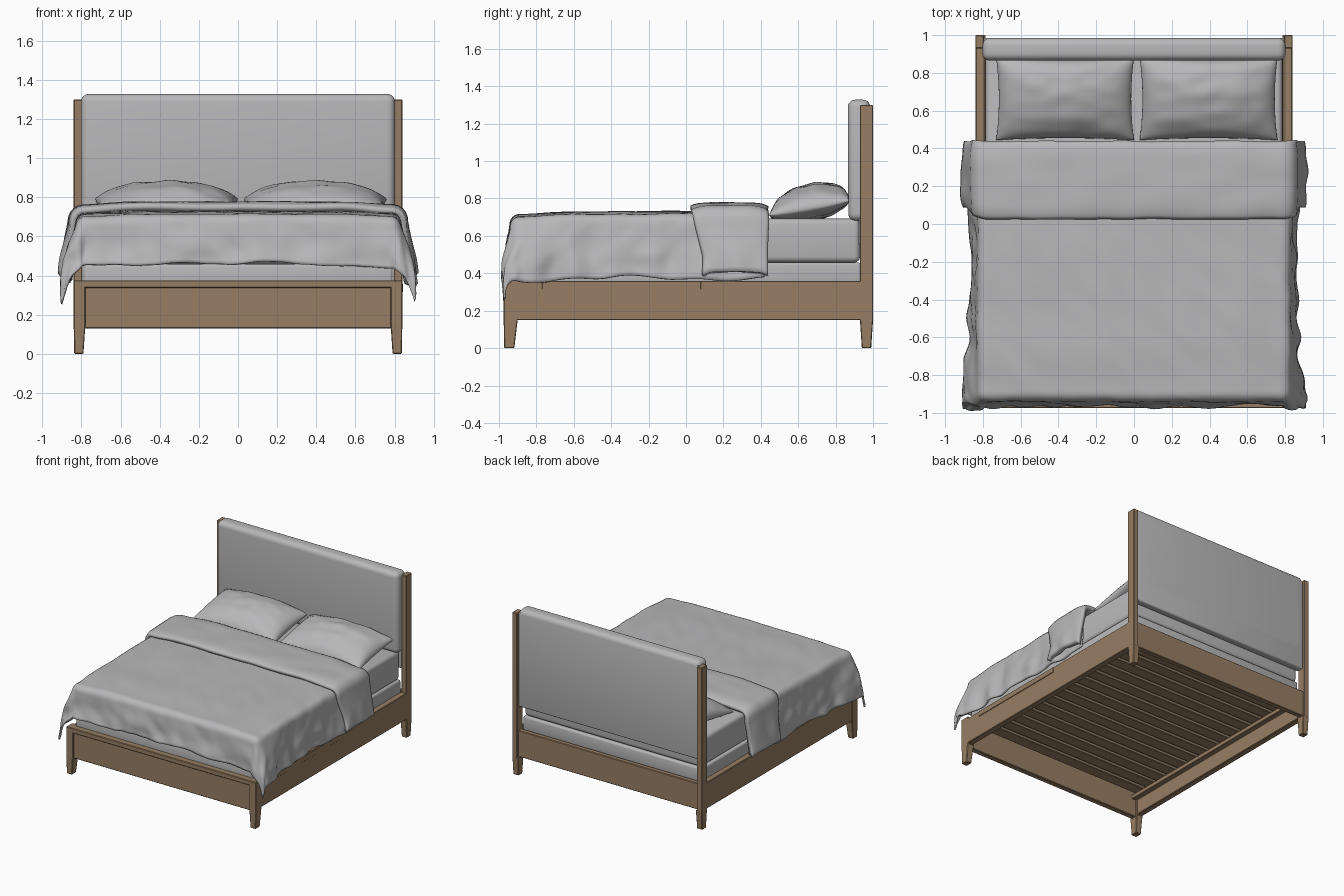
import bpy, bmesh, math
from mathutils import Vector, noise

cube = bpy.data.objects.get("Cube")
if cube:
    bpy.data.objects.remove(cube, do_unlink=True)


def material(name, rgb):
    m = bpy.data.materials.new(name)
    m.use_nodes = True
    m.diffuse_color = (*rgb, 1)
    bsdf = m.node_tree.nodes["Principled BSDF"]
    bsdf.inputs["Base Color"].default_value = (*rgb, 1)
    bsdf.inputs["Roughness"].default_value = 0.8
    return m


WOOD = material("oak wood", (0.31, 0.21, 0.125))
CLOTH = material("grey cloth", (0.48, 0.48, 0.49))


def finish(name, bm, mat, smooth=False):
    mesh = bpy.data.meshes.new(name)
    bm.to_mesh(mesh)
    bm.free()
    mesh.materials.append(mat)
    ob = bpy.data.objects.new(name, mesh)
    bpy.context.collection.objects.link(ob)
    if smooth:
        bpy.ops.object.select_all(action="DESELECT")
        ob.select_set(True)
        bpy.context.view_layer.objects.active = ob
        bpy.ops.object.shade_smooth_by_angle(angle=math.radians(50))
    return ob


def box(name, xs, ys, zs, mat=WOOD, bevel=0.004, segments=1, foot=None):
    """Box from ranges; foot gives replacement x and y ranges for the bottom face."""
    bm = bmesh.new()
    bmesh.ops.create_cube(bm, size=1)
    for v in bm.verts:
        fx, fy = foot if foot and v.co.z < 0 else (xs, ys)
        v.co = (fx[v.co.x > 0], fy[v.co.y > 0], zs[v.co.z > 0])
    bmesh.ops.bevel(bm, geom=bm.edges[:], offset=bevel, segments=segments,
                    profile=0.5, affect="EDGES")
    return finish(name, bm, mat, segments > 1)


def sheet(bm, func, nu, nv):
    """Grid surface of func(u, v), with u and v running from -1 to 1."""
    rows = [[bm.verts.new(func(2 * i / nu - 1, 2 * j / nv - 1)) for j in range(nv + 1)]
            for i in range(nu + 1)]
    for i in range(nu):
        for j in range(nv):
            bm.faces.new((rows[i][j], rows[i + 1][j], rows[i + 1][j + 1], rows[i][j + 1]))


def thicken(ob, amount):
    mod = ob.modifiers.new("thickness", "SOLIDIFY")
    mod.thickness = amount
    mod.offset = -1


def ramp(x, lo, hi):
    t = min(1, max(0, (x - lo) / (hi - lo)))
    return t * t * (3 - 2 * t)


def hang(d, r, flare):
    """Outward offset and drop of cloth that runs a length d past an edge."""
    arc = r * math.pi / 2
    if d < arc:
        return r * math.sin(d / r), r * (1 - math.cos(d / r))
    return r + flare * (d - arc), r + d - arc


# Wooden frame: legs, posts and side rails on both sides
for side, label in ((1, "left"), (-1, "right")):
    def sx(a, b):
        return (a, b) if side > 0 else (-b, -a)
    box(label + "_front_foot", sx(0.78, 0.84), (-0.975, -0.9), (0, 0.15),
        foot=(sx(0.79, 0.837), (-0.972, -0.918)))
    box(label + "_front_leg", sx(0.78, 0.84), (-0.975, -0.9), (0.14, 0.36))
    box(label + "_back_foot", sx(0.785, 0.84), (0.93, 1.0), (0, 0.15),
        foot=(sx(0.79, 0.837), (0.94, 0.99)))
    box(label + "_headboard_post", sx(0.795, 0.84), (0.93, 1.0), (0.14, 1.3))
    box(label + "_side_rail", sx(0.79, 0.839), (-0.92, 0.95), (0.15, 0.36))
    box(label + "_slat_ledge", sx(0.75, 0.795), (-0.92, 0.94), (0.27, 0.305))

# Cross rails
box("front_rail", (-0.79, 0.79), (-0.96, -0.915), (0.13, 0.345))
box("front_cap_rail", (-0.84, 0.84), (-0.975, -0.9), (0.337, 0.375))
box("back_rail", (-0.8, 0.8), (0.945, 0.985), (0.15, 0.36))
box("side_rail_plate", (0.835, 0.844), (-0.77, 0.08), (0.315, 0.357), bevel=0.002)

# Slats under the mattress
count = 15
for i in range(count):
    y = -0.84 + i * 1.7 / (count - 1)
    box("slat_%d" % (i + 1), (-0.785, 0.785), (y - 0.047, y + 0.047), (0.305, 0.33))

# Upholstered headboard
box("headboard_back", (-0.797, 0.797), (0.925, 0.985), (0.55, 1.3), CLOTH, 0.012, 3)
box("headboard_pad", (-0.803, 0.803), (0.865, 0.985), (0.68, 1.328), CLOTH, 0.04, 5,
    foot=((-0.803, 0.803), (0.868, 0.985)))

# Mattress and base
box("mattress_base", (-0.79, 0.79), (-0.925, 0.935), (0.335, 0.458), CLOTH, 0.015, 3)
box("mattress", (-0.785, 0.785), (-0.885, 0.93), (0.458, 0.692), CLOTH, 0.03, 4)


# Duvet draped over the sides and foot
def duvet_point(u, v):
    edge_x, edge_y = 0.78, -0.89
    s = u * (edge_x + 0.37)
    t = edge_y - 0.28 + (v + 1) / 2 * (0.42 - edge_y + 0.28)
    dx, dy = max(0, abs(s) - edge_x), max(0, edge_y - t)
    d = math.hypot(dx, dy)
    sign = math.copysign(1, s)
    x, y = sign * min(abs(s), edge_x), max(t, edge_y)
    z = 0.73 + 0.005 * t - 0.012 * ramp(abs(s), 0.55, 0.8) - 0.012 * ramp(-t, 0.6, 0.9)
    z += 0.007 * noise.noise(Vector((s * 3 + t * 2, t * 2 - s, 1)))
    z += 0.004 * noise.noise(Vector((s * 9 + t * 5, t * 5, 4)))
    if d > 0:
        h, drop = hang(d, 0.05, 0.13)
        loose = min(1, d / 0.25)
        h += 0.022 * loose * noise.noise(Vector((s * 4, t * 7, 2)))
        h += 0.012 * loose * noise.noise(Vector((s * 11 + t * 4, t * 9, 7)))
        drop += 0.025 * loose * noise.noise(Vector((s * 3, t * 4, 9)))
        x += sign * h * dx / d
        y -= h * dy / d
        # Gathered corners swing outward
        corner = ramp(-t, 0.62, 0.82) * ramp(dx, 0.05, 0.25)
        x += sign * 0.04 * corner
        y -= 0.025 * ramp(dx, 0.0, 0.12) * min(1, dy / 0.1)
        z -= drop
    return x, max(y, -0.998), z


bm = bmesh.new()
sheet(bm, duvet_point, 110, 100)
thicken(finish("duvet", bm, CLOTH, True), 0.014)


# Turned-back top of the duvet
def fold_point(u, v):
    edge_x = 0.79
    s = u * (edge_x + 0.4)
    d = max(0, abs(s) - edge_x)
    h, drop = hang(d, 0.08, 0.17)
    loose = min(1, d / 0.3)
    wave = noise.noise(Vector((s * 4, v * 1.5, 5)))
    h += loose * (0.02 * wave - 0.02 * v ** 4)
    y_front = 0.025 + 0.06 * loose + 0.008 * noise.noise(Vector((s * 5, 0, 3)))
    y_back = 0.44 + 0.008 * noise.noise(Vector((s * 5, 2, 8)))
    y = y_front + (v + 1) / 2 * (y_back - y_front)
    z = 0.778 - 0.022 * v ** 6 - 0.015 * ramp(abs(s), 0.5, 0.8) + 0.006 * wave
    return math.copysign(min(abs(s), edge_x) + h, s), y, z - drop


bm = bmesh.new()
sheet(bm, fold_point, 90, 24)
thicken(finish("duvet_fold", bm, CLOTH, True), 0.035)


# Two pillows leaning toward the headboard
def pillow(name, cx, seed):
    bm = bmesh.new()
    for up in (1, -1):
        def point(u, v):
            # Denser spacing near the seams
            u, v = math.sin(u * math.pi / 2), math.sin(v * math.pi / 2)
            puff = max(0, (1 - u * u) * (1 - v * v)) ** 0.45
            x = cx + 0.365 * u * (1 - 0.04 * (1 - v * v))
            y = 0.662 + 0.218 * v * (1 - 0.05 * (1 - u * u))
            z = 0.75 + 0.04 * v + puff * (0.128 if up > 0 else -0.07)
            z += 0.012 * puff * noise.noise(Vector((u * 3, v * 3, seed)))
            return x, y, max(z, 0.685)
        sheet(bm, point, 36, 28)
    bmesh.ops.remove_doubles(bm, verts=bm.verts[:], dist=0.0005)
    bmesh.ops.recalc_face_normals(bm, faces=bm.faces[:])
    finish(name, bm, CLOTH, True)


pillow("right_pillow", -0.365, 3)
pillow("left_pillow", 0.395, 11)
